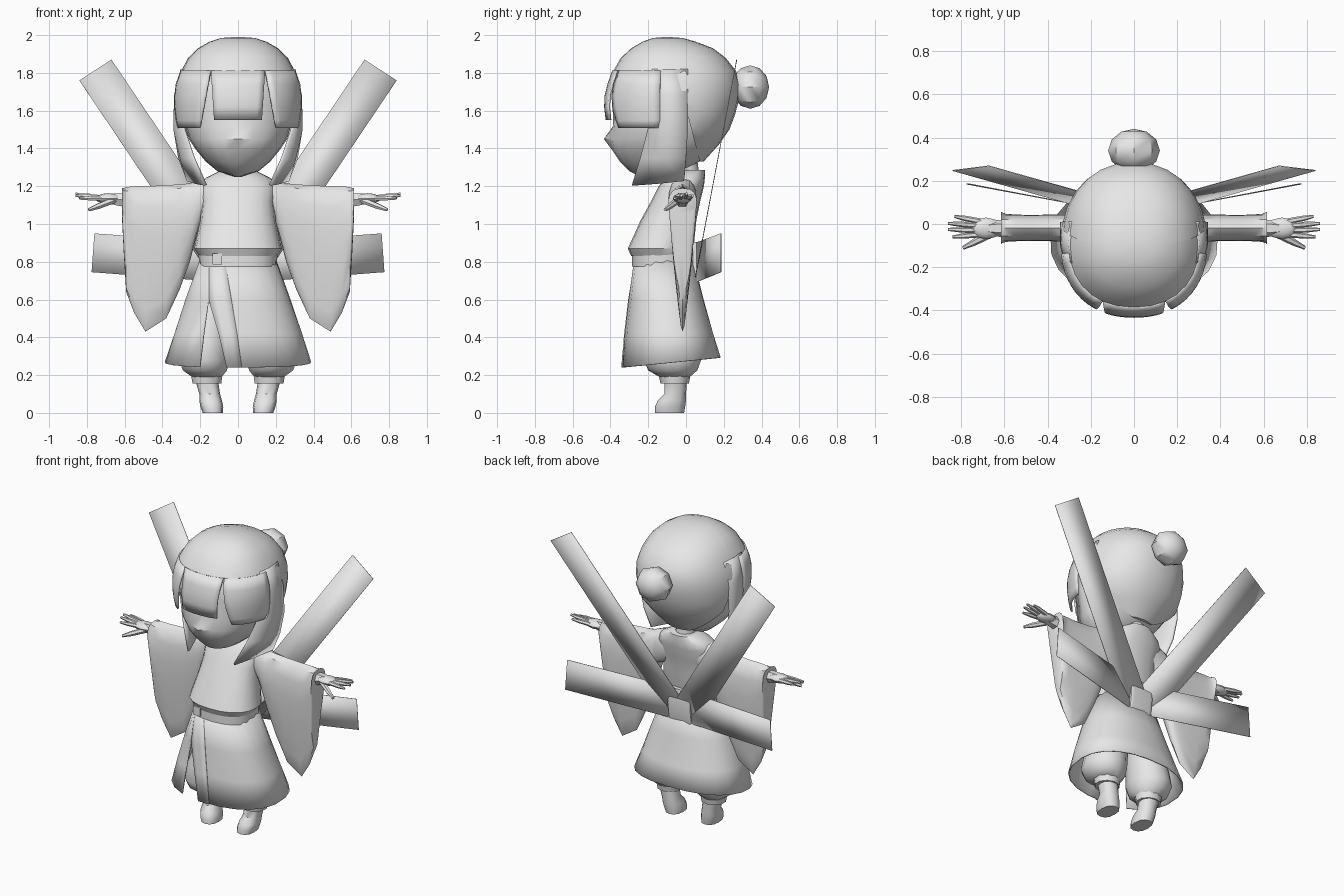
import bpy, bmesh
from math import sin, cos, pi, asin, radians
from mathutils import Vector

if "Cube" in bpy.data.objects:
    bpy.data.objects.remove(bpy.data.objects["Cube"])

GREY = (0.8, 0.8, 0.8, 1)
clay = bpy.data.materials.new("light_grey")
clay.use_nodes = True
clay.diffuse_color = GREY
clay.node_tree.nodes["Principled BSDF"].inputs["Base Color"].default_value = GREY
parts = []


def finish(name, bm, mirror=False, thick=0):
    bmesh.ops.remove_doubles(bm, verts=bm.verts, dist=0.0005)
    bmesh.ops.recalc_face_normals(bm, faces=bm.faces)
    me = bpy.data.meshes.new(name)
    bm.to_mesh(me)
    bm.free()
    me.materials.append(clay)
    ob = bpy.data.objects.new(name, me)
    bpy.context.collection.objects.link(ob)
    if mirror:
        ob.modifiers.new("Mirror", "MIRROR").use_mirror_merge = False
    if thick:
        solid = ob.modifiers.new("Thickness", "SOLIDIFY")
        solid.thickness, solid.offset = thick, 0
    parts.append(ob)
    return ob


def skin(bm, rows, closed=False, caps=False):
    """Bridge rows of points with quads."""
    vs = [[bm.verts.new(p) for p in r] for r in rows]
    n = len(vs[0])
    for a, b in zip(vs, vs[1:]):
        for i in range(n if closed else n - 1):
            j = (i + 1) % n
            bm.faces.new((a[i], a[j], b[j], b[i]))
    if caps:
        bm.faces.new(vs[0])
        bm.faces.new(vs[-1])
    return bm


class Shape:
    """Stack of rounded sections: (height, half width, front y, back y, centre x)."""
    def __init__(self, rows, power=2.0, yc=None):
        self.rows = [r if len(r) == 5 else r + (0,) for r in rows]
        self.p, self.yc = power, yc

    def at(self, z):
        for a, b in zip(self.rows, self.rows[1:]):
            if z <= b[0]:
                t = max(0, (z - a[0]) / (b[0] - a[0]))
                return [u + (v - u) * t for u, v in zip(a, b)]
        return self.rows[-1]

    def point(self, z, a, s=1):
        _, w, yf, yb, xc = self.at(z)
        mid = (yf + yb) / 2 if self.yc is None else self.yc
        bend = lambda v: (abs(v) ** (2 / self.p)) * (1 if v > 0 else -1)
        y = bend(cos(a)) * ((mid - yf) if cos(a) > 0 else (yb - mid))
        return (xc + s * w * bend(sin(a)), mid - s * y, z)

    def angle(self, z, x):
        t = max(-1, min(1, x / self.at(z)[1]))
        return asin(abs(t) ** (self.p / 2)) * (1 if t > 0 else -1)

    def loft(self, n=20, s=1):
        return skin(bmesh.new(), [[self.point(r[0], 2 * pi * i / n, s) for i in range(n)]
                                  for r in self.rows], True, True)

    def sheet(self, zs, a0, a1, n=8, s=1):
        rows = []
        for z in zs:
            lo, hi = a0(z), a1(z)
            rows.append([self.point(z, lo + (hi - lo) * i / n, s) for i in range(n + 1)])
        return skin(bmesh.new(), rows)


def ramp(z, z0, v0, z1, v1):
    t = max(0, min(1, (z - z0) / (z1 - z0)))
    return v0 + (v1 - v0) * t


def trim(bm, co, no):
    bmesh.ops.bisect_plane(bm, geom=bm.verts[:] + bm.edges[:] + bm.faces[:],
                           plane_co=co, plane_no=no, clear_inner=True)
    return bm


# Face and skull, with a small pulled-out nose
head = Shape([(1.25, .02, -.24, -.14), (1.28, .11, -.3, -.02), (1.33, .17, -.35, .07),
              (1.39, .22, -.39, .14), (1.45, .26, -.4, .19), (1.52, .28, -.385, .21),
              (1.65, .3, -.39, .25), (1.8, .27, -.37, .22), (1.93, .12, -.25, .03)], 2.2, -.1)
bm = head.loft(24)
for v in bm.verts:
    if abs(v.co.x) < .01 and v.co.y < -.35 and abs(v.co.z - 1.45) < .01:
        v.co.y = -.435
finish("head", bm)

# Hair: back shell, front cap, fringe panels, side locks, bun
hair = Shape([(1.33, .16, -.2, .09), (1.42, .25, -.3, .17), (1.5, .315, -.41, .225),
              (1.58, .33, -.425, .255), (1.66, .335, -.43, .275), (1.74, .325, -.41, .28),
              (1.81, .3, -.385, .26), (1.88, .262, -.345, .205), (1.93, .21, -.29, .14),
              (1.965, .15, -.23, .05), (1.985, .09, -.175, -.02), (1.99, .015, -.11, -.09)], 2.2, -.1)
finish("back_hair", trim(hair.loft(28, 1.015), (0, -.1, 2), (0, .97, .25)))
finish("front_hair", trim(hair.loft(28), (0, 0, 1.81), (0, 0, 1)))
levels = [1.55, 1.62, 1.68, 1.74, 1.81]
edge = lambda z: ramp(z, 1.55, .125, 1.81, .142)
finish("fringe_centre", hair.sheet(levels, lambda z: hair.angle(z, -edge(z)),
                                   lambda z: hair.angle(z, edge(z))), thick=.012)
finish("fringe_side", hair.sheet([1.51] + levels,
                                 lambda z: hair.angle(z, ramp(z, 1.51, .2, 1.81, .145)),
                                 lambda z: pi * .47), True, .012)
locks = [[(.285, -.18, 1.82), (.297, -.09, 1.82), (.285, .01, 1.82)],
         [(.315, -.18, 1.68), (.332, -.09, 1.68), (.325, .01, 1.68)],
         [(.285, -.2, 1.5), (.335, -.1, 1.5), (.335, .01, 1.5)],
         [(.235, -.24, 1.35), (.3, -.12, 1.35), (.31, 0, 1.35)],
         [(.17, -.285, 1.205), (.22, -.15, 1.215), (.265, -.01, 1.23)]]
finish("side_locks", skin(bmesh.new(), locks), True, .014)
bm = bmesh.new()
bmesh.ops.create_uvsphere(bm, u_segments=8, v_segments=6, radius=.115)
for v in bm.verts:
    v.co = Vector((v.co.x * 1.04, v.co.z * .87 + .34, v.co.y + 1.725))
finish("hair_bun", bm)

# Bodice, neck, sash
finish("neck", Shape([(1.18, .07, -.06, .08), (1.34, .06, -.08, .06)]).loft(12))
finish("bodice", Shape([(.83, .205, -.29, .03), (.87, .232, -.308, .04), (1.02, .2, -.24, .055),
                        (1.12, .19, -.185, .075), (1.2, .2, -.145, .095), (1.245, .17, -.11, .1),
                        (1.285, .09, -.07, .1)], 2.3).loft())
finish("sash", Shape([(.775, .205, -.285, .035), (.86, .21, -.285, .035)], 2.4).loft())
bm = bmesh.new()
bmesh.ops.create_cube(bm, size=1)
for v in bm.verts:
    v.co = Vector((v.co.x * .05 - .11, v.co.y * .03 - .272, v.co.z * .06 + .815))
finish("sash_clasp", bm)

# Wrapped skirt with a slit, and its overlapping flap
skirt = Shape([(.27, .385, -.335, .18), (.42, .335, -.32, .14), (.6, .275, -.3, .09),
               (.82, .195, -.27, .035)], 2.3)
heights = [.27, .42, .6, .82]
finish_hem = lambda bm: [setattr(v.co, "z", v.co.z + .1 * (v.co.y + .04))
                         for v in bm.verts if v.co.z < .3]
bm = skirt.sheet(heights, lambda z: skirt.angle(z, ramp(z, .27, -.06, .6, -.155)),
                 lambda z: 2 * pi + skirt.angle(z, ramp(z, .27, -.2, .6, -.155)), 20)
finish_hem(bm)
finish("skirt", bm, thick=.008)
bm = skirt.sheet(heights, lambda z: skirt.angle(z, ramp(z, .27, -.06, .6, -.15)),
                 lambda z: skirt.angle(z, ramp(z, .27, .02, .82, -.07)), 3, 1.015)
finish_hem(bm)
finish("skirt_flap", bm, thick=.008)

# Baggy trousers, ankle cuffs, shoes
finish("trousers", Shape([(.19, .08, -.14, .02, .165), (.225, .12, -.2, .06, .175),
                          (.28, .135, -.225, .08, .18), (.38, .13, -.21, .07, .165),
                          (.62, .1, -.17, .03, .11)]).loft(14), True)
finish("ankle_cuffs", Shape([(.155, .08, -.135, .015, .165), (.205, .088, -.145, .025, .165)]).loft(10), True)
finish("shoes", Shape([(0, .054, -.165, -.01, .133), (.03, .06, -.165, -.005, .138),
                       (.065, .06, -.15, 0, .145), (.1, .055, -.115, 0, .15),
                       (.17, .06, -.115, .005, .165)], 2.4).loft(12), True)

# Long hanging sleeves: (x, top, bottom)
rows = []
for x, top, low in [(.1, 1.25, 1.05), (.2, 1.235, 1.01), (.255, 1.215, .8), (.31, 1.21, .65),
                    (.38, 1.205, .5), (.49, 1.2, .43), (.55, 1.2, .53), (.592, 1.195, .64),
                    (.605, 1.19, .85), (.615, 1.19, 1.05)]:
    ring = []
    for i in range(16):
        a = 2 * pi * i / 16
        z = (top + low) / 2 + (top - low) / 2 * cos(a)
        wide = ramp(z, .45, .018, 1.1, .075)
        ring.append((x, -.018 + wide * abs(sin(a)) ** .7 * (1 if sin(a) > 0 else -1), z))
    rows.append(ring)
finish("sleeves", skin(bmesh.new(), rows, True, True), True)


# Hands with tapered fingers
def limb(bm, p0, p1, r0, r1):
    p0, p1 = Vector(p0), Vector(p1)
    turn = (p1 - p0).to_track_quat("Z", "Y")
    skin(bm, [[p + turn @ Vector((r * cos(i * pi / 3), r * sin(i * pi / 3), 0)) for i in range(6)]
              for p, r in ((p0, r0), (p0.lerp(p1, .6), r0 * .9), (p1, r1))], True, True)


bm = bmesh.new()
bmesh.ops.create_uvsphere(bm, u_segments=10, v_segments=6, radius=1)
for v in bm.verts:
    v.co = Vector((v.co.x * .075 + .685, v.co.y * .05 - .02, v.co.z * .028 + 1.135))
limb(bm, (.58, -.02, 1.125), (.68, -.02, 1.135), .042, .03)
for tip, base_y in [((.83, .035, 1.15), .012), ((.86, .003, 1.16), -.008),
                    ((.86, -.025, 1.15), -.03), ((.84, -.06, 1.135), -.048)]:
    limb(bm, (.71, base_y, 1.138), tip, .014, .007)
limb(bm, (.66, -.045, 1.125), (.79, -.11, 1.075), .018, .009)
finish("hands", bm, True)

# Flat ribbons and knot at the back
back_y = lambda z: .05 + (z - .72) * .19
rows = [[(x, back_y(z), z) for x, z in pair]
        for pair in (((.14, .72), (-.03, .83)), ((.84, 1.76), (.67, 1.87)))]
finish("upper_ribbons", skin(bmesh.new(), rows), True, .004)
rows = [[(.05, .05, .69), (.05, .05, .9)], [(.775, .185, .745), (.76, .185, .95)]]
finish("lower_ribbons", skin(bmesh.new(), rows), True, .004)
finish("ribbon_knot", Shape([(.69, .085, .03, .066), (.8, .085, .03, .085),
                             (.905, .085, .03, .066)], 6).loft(16))

# Smooth shading with sharp creases kept
bpy.ops.object.select_all(action="DESELECT")
for ob in parts:
    ob.select_set(True)
bpy.context.view_layer.objects.active = parts[0]
bpy.ops.object.shade_smooth_by_angle(angle=radians(40))
